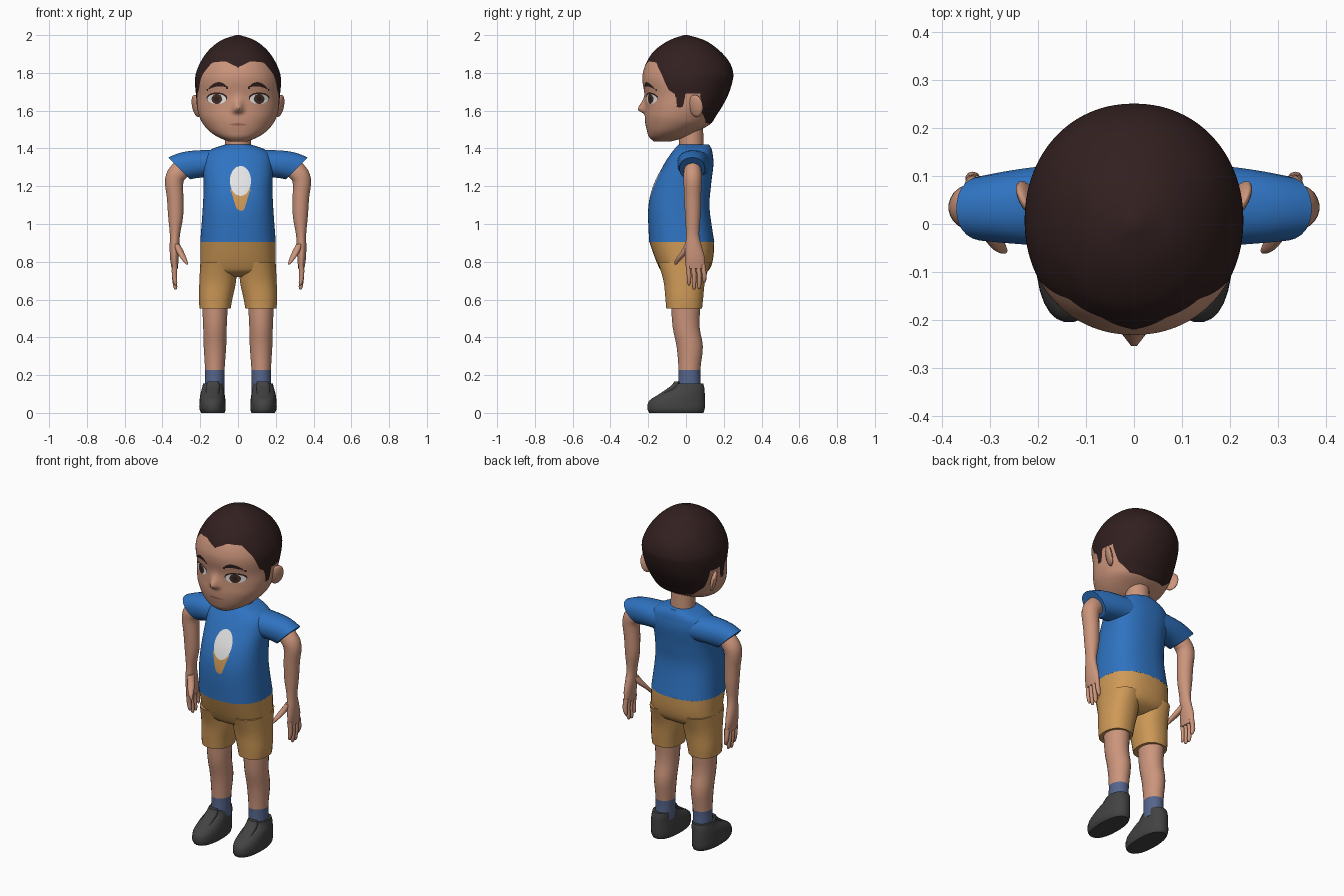
import bpy, bmesh, math
from mathutils import Vector, Matrix

if "Cube" in bpy.data.objects:
    bpy.data.objects.remove(bpy.data.objects["Cube"])


def material(name, r, g, b):
    m = bpy.data.materials.new(name)
    m.diffuse_color = (r, g, b, 1)
    m.use_nodes = True
    m.node_tree.nodes["Principled BSDF"].inputs["Base Color"].default_value = m.diffuse_color
    return m


SKIN = material("skin", .60, .30, .20)
HAIR = material("dark brown hair", .032, .014, .014)
BLUE = material("blue cloth", .028, .17, .53)
TAN = material("tan cloth", .62, .32, .095)
SOCK = material("slate sock", .09, .13, .26)
SHOE = material("charcoal shoe", .055, .055, .055)
WHITE = material("white", .78, .78, .78)
IRIS = material("brown iris", .06, .026, .017)
LIP = material("lip", .38, .15, .11)


def spline(rows, sub):
    """Catmull-Rom through rows of numbers."""
    out = []
    for i in range(len(rows) - 1):
        a, b, c, d = (rows[max(0, min(len(rows) - 1, i + k))] for k in (-1, 0, 1, 2))
        for j in range(sub):
            t = j / sub
            out.append([.5 * (2 * q + (r - p) * t + (2 * p - 5 * q + 4 * r - s) * t * t
                              + (3 * q - p - 3 * r + s) * t ** 3)
                        for p, q, r, s in zip(a, b, c, d)])
    return out + [list(rows[-1])]


def paint(bm, f, index):
    """Cut the mesh along f = 0 and colour the inside (f > 0)."""
    val = {v: f(v.co) for v in bm.verts}
    new = []
    for e in list(bm.edges):
        a, b = e.verts
        fa, fb = val[a], val[b]
        if (fa > 0) != (fb > 0):
            fac = min(.97, max(.03, fa / (fa - fb)))
            new.append(bmesh.utils.edge_split(e, a, fac)[1])
    bmesh.ops.connect_verts(bm, verts=new)
    for face in bm.faces:
        if f(face.calc_center_median()) > 0:
            face.material_index = index


def finish(name, bm, mats, mirror=False):
    bmesh.ops.recalc_face_normals(bm, faces=bm.faces)
    me = bpy.data.meshes.new(name)
    bm.to_mesh(me)
    bm.free()
    for m in mats:
        me.materials.append(m)
    ob = bpy.data.objects.new(name, me)
    bpy.context.collection.objects.link(ob)
    if mirror:
        ob.modifiers.new("mirror", 'MIRROR').use_mirror_merge = False
    return ob


def loft(name, secs, mats, sides=24, sub=3, power=2.0, mirror=False, paints=(), warp=None):
    """Skin rings given as (x, y front, y back, z, half width, tilt about y in degrees)."""
    bm = bmesh.new()
    rings = []
    for x, y0, y1, z, rx, tilt in spline(secs, sub):
        k = math.radians(tilt)
        ring = []
        for i in range(sides):
            t = 2 * math.pi * (i + .5) / sides
            c, s = (math.copysign(abs(u) ** (2 / power), u) for u in (math.cos(t), math.sin(t)))
            co = Vector((x + rx * c * math.cos(k), (y0 + y1) / 2 + (y1 - y0) / 2 * s,
                         z - rx * c * math.sin(k)))
            ring.append(bm.verts.new(warp(co) if warp else co))
        rings.append(ring)
    for a, b in zip(rings, rings[1:]):
        for i in range(sides):
            j = (i + 1) % sides
            bm.faces.new((a[i], a[j], b[j], b[i]))
    bm.faces.new(rings[0])
    bm.faces.new(rings[-1])
    for f, index in paints:
        paint(bm, f, index)
    return finish(name, bm, mats, mirror)


# Head: hairline height by angle from the front, painted features, nose bump
HAIRLINE = [(0, 1.83), (.33, 1.862), (.72, 1.855), (.98, 1.79), (1.15, 1.71), (1.32, 1.685),
            (1.36, 1.615), (1.5, 1.62), (1.56, 1.69), (1.9, 1.69), (2.0, 1.59), (2.3, 1.535), (3.2, 1.525)]


def hair(co):
    a = math.atan2(abs(co.x), -co.y)
    for (a0, z0), (a1, z1) in zip(HAIRLINE, HAIRLINE[1:]):
        if a <= a1:
            return co.z - (z0 + (z1 - z0) * (a - a0) / (a1 - a0))
    return co.z - 1.53


def oval(cx, cz, rx, rz, both=True):
    def f(co):
        x = abs(co.x) if both else co.x
        return -1 if co.y > 0 else 1 - ((x - cx) / rx) ** 2 - ((co.z - cz) / rz) ** 2
    return f


def brow(co):
    x = abs(co.x)
    if co.y > 0:
        return -1
    return .011 * (1 - ((x - .107) / .062) ** 2) - abs(co.z - 1.74 + 8 * (x - .1) ** 2)


def mouth(co):
    return -1 if co.y > 0 else .007 * (1 - (co.x / .045) ** 2) - abs(co.z - 1.527)


def nose(co):
    if co.y < 0:
        s = .05 if co.z > 1.605 else .016
        co.y -= .041 * math.exp(-(co.x / .024) ** 2 - ((co.z - 1.605) / s) ** 2)
    return co


HEAD = [(1.437, .05, -.17, -.08), (1.46, .105, -.195, .0), (1.49, .15, -.206, .06),
        (1.53, .185, -.215, .13), (1.57, .205, -.218, .158), (1.62, .217, -.216, .19),
        (1.68, .222, -.217, .222), (1.75, .228, -.23, .245), (1.80, .222, -.228, .25),
        (1.86, .197, -.207, .228), (1.92, .155, -.165, .175), (1.972, .09, -.09, .1), (2.0, .01, -.01, .01)]
loft("head", [(0, y0, y1, z, w, 0) for z, w, y0, y1 in HEAD],
     [SKIN, HAIR, WHITE, IRIS, LIP], sides=128, sub=6, power=2.1, warp=nose,
     paints=[(hair, 1), (oval(.112, 1.668, .055, .029), 1), (oval(.112, 1.662, .05, .027), 2),
             (oval(.112, 1.662, .028, .0265), 3), (oval(.112, 1.662, .013, .014), 1),
             (brow, 1), (mouth, 4)])

# Ears
bm = bmesh.new()
bmesh.ops.create_uvsphere(bm, u_segments=16, v_segments=10, radius=1, matrix=(
    Matrix.Translation((.22, .052, 1.625)) @ Matrix.Rotation(math.radians(-28), 4, 'Z')
    @ Matrix.Rotation(math.radians(12), 4, 'Y') @ Matrix.Diagonal((.016, .042, .06, 1))))
finish("ear", bm, [SKIN], True)

# Neck
loft("neck", [(0, -.035, .095, 1.37, .07, 0), (0, -.04, .09, 1.55, .066, 0)], [SKIN], sub=1)


# Shirt with an ice cream picture on the chest
def cone(co):
    if co.y > 0:
        return -1
    return min(.018 + .3 * (co.z - 1.07) - abs(co.x - .013), co.z - 1.07, 1.18 - co.z)


loft("shirt", [(0, -.195, .15, .905, .2, 0), (0, -.2, .125, 1.08, .187, 0), (0, -.175, .132, 1.2, .182, 0),
               (0, -.12, .145, 1.31, .185, 0), (0, -.085, .142, 1.365, .175, 0),
               (0, -.06, .135, 1.398, .135, 0), (0, -.04, .122, 1.42, .07, 0)],
     [BLUE, WHITE, TAN], sides=96, sub=8, power=2.4,
     paints=[(cone, 2), (oval(.013, 1.228, .056, .08, False), 1)])
loft("sleeve", [(.09, -.05, .13, 1.32, .075, -90), (.2, -.045, .12, 1.318, .073, -85),
                (.265, -.04, .11, 1.31, .077, -65), (.3125, -.035, .1, 1.294, .082, -45)],
     [BLUE], power=2.2, mirror=True)

# Shorts
loft("shorts_hips", [(0, -.195, .15, .908, .2, 0), (0, -.172, .147, .84, .2, 0), (0, -.148, .135, .78, .198, 0),
                     (0, -.125, .11, .745, .18, 0), (0, -.07, .06, .72, .11, 0)],
     [TAN], sides=40, power=2.4)
loft("shorts_leg", [(.104, -.15, .132, .80, .096, 0), (.107, -.12, .102, .7, .098, 0),
                    (.118, -.11, .092, .61, .09, 0), (.121, -.105, .086, .553, .083, 0)],
     [TAN], power=2.3, mirror=True)

# Legs with socks
loft("leg", [(.122, -.08, .08, .6, .07, 0), (.122, -.072, .072, .46, .063, 0), (.122, -.05, .09, .35, .06, 0),
             (.123, -.04, .076, .225, .052, 0), (.125, -.045, .08, .11, .053, 0)],
     [SKIN, SOCK], mirror=True, paints=[(lambda co: .226 - co.z, 1)])

# Shoes
loft("shoe", [(.133, -.195, .092, 0, .062, 0), (.135, -.205, .1, .022, .07, 0), (.135, -.195, .101, .065, .069, 0),
              (.135, -.135, .1, .102, .064, 0), (.133, -.075, .098, .13, .058, 0), (.131, -.055, .092, .155, .054, 0)],
     [SHOE], sides=28, power=2.3, mirror=True)
loft("shoe_tongue", [(.135, -.165, -.1, .085, .034, 0), (.134, -.115, -.06, .118, .035, 0),
                     (.132, -.078, -.035, .145, .035, 0), (.131, -.062, -.035, .166, .03, 0)],
     [SHOE], sides=16, power=2.6, mirror=True)

# Arms and palms
loft("arm", [(.28, -.005, .075, 1.31, .05, -50), (.322, -.014, .084, 1.265, .053, -25),
             (.338, -.013, .083, 1.22, .049, 0), (.333, -.01, .08, 1.14, .044, 0), (.33, -.005, .077, 1.04, .04, 0),
             (.334, .0, .07, .945, .027, 0), (.336, -.004, .084, .88, .026, 0),
             (.337, -.006, .1, .82, .023, 0), (.335, .0, .102, .765, .017, 0)],
     [SKIN], mirror=True)

# Fingers and thumbs
for i, tip in enumerate((.675, .652, .655, .688)):
    y0, y1 = .012 + .026 * i, .016 + .027 * i
    loft("finger", [(.335, y0 - .013, y0 + .013, .785, .016, 0), (.337, y1 - .012, y1 + .012, .73, .014, 0),
                    (.332, y1 - .01, y1 + .01, tip + .015, .011, 0), (.33, y1 - .004, y1 + .004, tip, .004, 0)],
         [SKIN], sides=10, mirror=True)
loft("thumb", [(.326, -.006, .05, .895, .018, 0), (.305, -.03, .015, .85, .02, 0),
               (.283, -.058, -.028, .81, .014, 0), (.269, -.062, -.048, .785, .005, 0)],
     [SKIN], sides=12, mirror=True)

# Smooth shading with crisp hems
bpy.ops.object.select_all(action='SELECT')
bpy.context.view_layer.objects.active = bpy.data.objects["head"]
bpy.ops.object.shade_smooth_by_angle(angle=math.radians(50))
